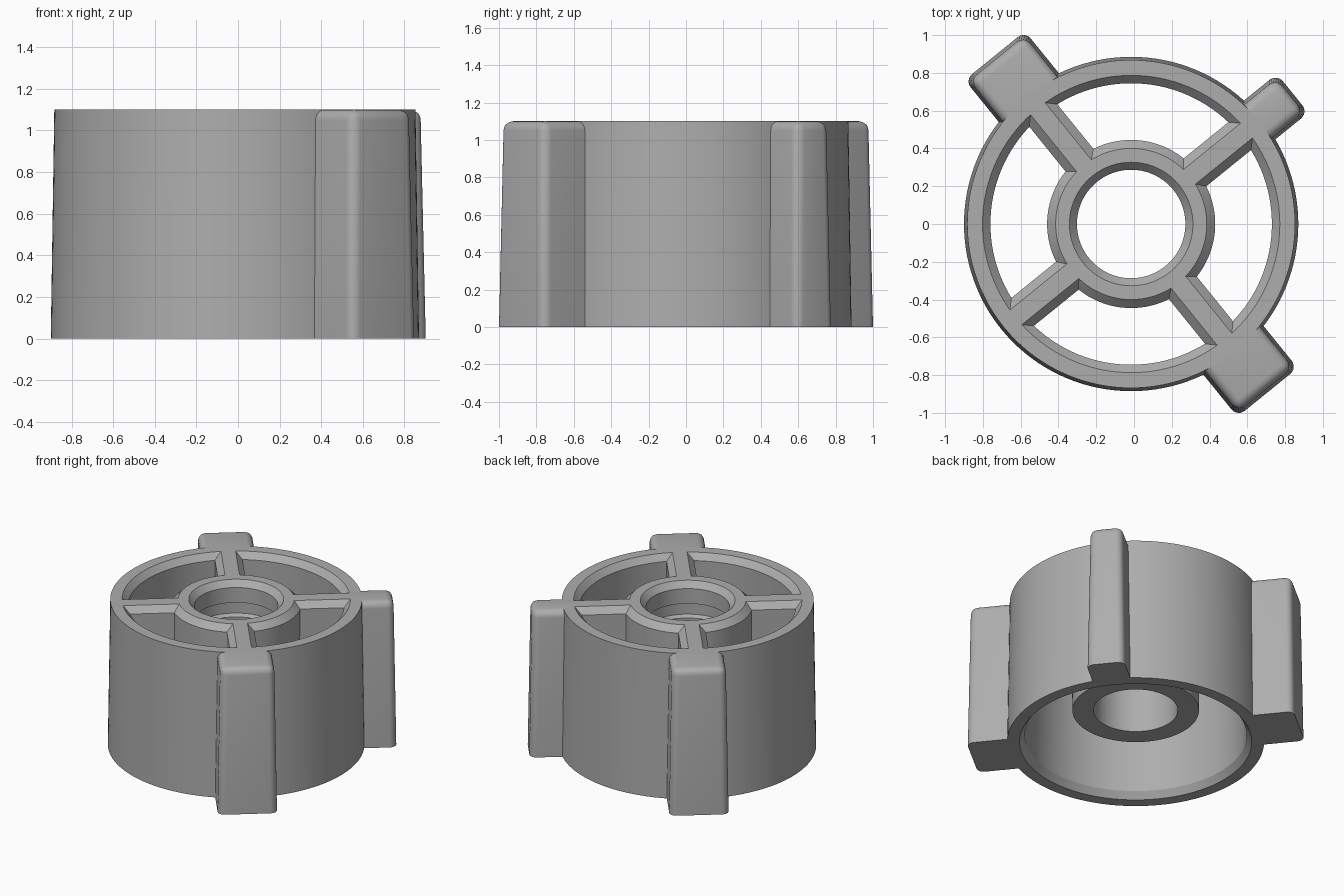
import bpy, bmesh, math
from mathutils import Matrix, Vector

cube = bpy.data.objects.get("Cube")
if cube:
    bpy.data.objects.remove(cube, do_unlink=True)

AXIS_X = -0.015      # the round body sits slightly off centre
TOP = 1.1
CHAMFER = 0.045
AXIS_ANGLE = 39      # direction of the first spoke, in degrees

grey = bpy.data.materials.new("plain grey")
grey.use_nodes = True
colour = (0.42, 0.42, 0.42, 1)
grey.diffuse_color = colour
grey.node_tree.nodes["Principled BSDF"].inputs["Base Color"].default_value = colour


def finish(name, bm, angle=0.0):
    """Turn a bmesh into a smooth-by-angle object around the body axis."""
    bmesh.ops.recalc_face_normals(bm, faces=bm.faces[:])
    mesh = bpy.data.meshes.new(name)
    bm.to_mesh(mesh)
    bm.free()
    mesh.materials.append(grey)
    obj = bpy.data.objects.new(name, mesh)
    bpy.context.collection.objects.link(obj)
    obj.location.x = AXIS_X
    obj.rotation_euler.z = math.radians(angle)
    bpy.ops.object.select_all(action="DESELECT")
    obj.select_set(True)
    bpy.context.view_layer.objects.active = obj
    bpy.ops.object.shade_smooth_by_angle(angle=math.radians(30))
    return obj


def lathe(name, profile, segments=128):
    """Revolve a closed (radius, height) profile around z."""
    bm = bmesh.new()
    rings = []
    for s in range(segments):
        turn = Matrix.Rotation(2 * math.pi * s / segments, 3, "Z")
        rings.append([bm.verts.new(turn @ Vector((r, 0, z))) for r, z in profile])
    n = len(profile)
    for s in range(segments):
        a, b = rings[s], rings[(s + 1) % segments]
        for i in range(n):
            j = (i + 1) % n
            bm.faces.new((a[i], b[i], b[j], a[j]))
    return finish(name, bm)


def loft(start, end):
    """Solid between two matching point loops."""
    bm = bmesh.new()
    a = [bm.verts.new(p) for p in start]
    b = [bm.verts.new(p) for p in end]
    bm.faces.new(a)
    bm.faces.new(b)
    for i in range(len(a)):
        j = (i + 1) % len(a)
        bm.faces.new((a[i], a[j], b[j], b[i]))
    return bm


def spoke(name, angle):
    """Radial web with chamfered upper edges."""
    half, low = 0.05, 0.72
    wide = half + CHAMFER
    section = [(-wide, low), (wide, low), (wide, TOP - CHAMFER),
               (half, TOP), (-half, TOP), (-wide, TOP - CHAMFER)]
    bm = loft([(0.365, y, z) for y, z in section],
              [(0.79, y, z) for y, z in section])
    finish(name, bm, angle)


def lug(name, angle, reach, half):
    """Drafted outer rib with rounded upper and outer edges."""
    def outline(draft, z):
        w, r = half - draft, reach - draft
        return [(0.8, -w, z), (r, -w, z), (r, w, z), (0.8, w, z)]
    bm = loft(outline(0, 0), outline(0.018, TOP))
    rounded = []
    for e in bm.edges:
        on_top = all(v.co.z > TOP / 2 for v in e.verts)
        on_base = all(v.co.z < TOP / 2 for v in e.verts)
        inner = all(v.co.x < 0.81 for v in e.verts)
        if not inner and not on_base and (on_top or e.verts[0].co.x > 0.9):
            rounded.append(e)
    bmesh.ops.bevel(bm, geom=rounded, offset=0.05, segments=6,
                    profile=0.5, affect="EDGES")
    finish(name, bm, angle)


# Outer wall, open below, with chamfered inner edges
lathe("outer_ring", [(0.885, 0), (0.868, TOP), (0.787, TOP),
                     (0.745, TOP - CHAMFER), (0.765, 0.05), (0.80, 0)])

# Central hub with a shallow groove in its bore
lathe("hub", [(0.436, 0.25), (0.445, TOP - CHAMFER), (0.40, TOP), (0.327, TOP),
              (0.287, TOP - CHAMFER), (0.287, 0.94), (0.31, 0.93),
              (0.31, 0.85), (0.29, 0.83), (0.29, 0.25)])

# Four spokes
for i, side in enumerate(("back_left", "back_right", "front_right", "front_left")):
    spoke("spoke_" + side, AXIS_ANGLE + 90 * i)

# Two wide lugs and one narrow lug
lug("wide_lug_back", AXIS_ANGLE + 90, 1.147, 0.205)
lug("wide_lug_front", AXIS_ANGLE - 90, 1.147, 0.205)
lug("narrow_lug", AXIS_ANGLE, 1.10, 0.132)
